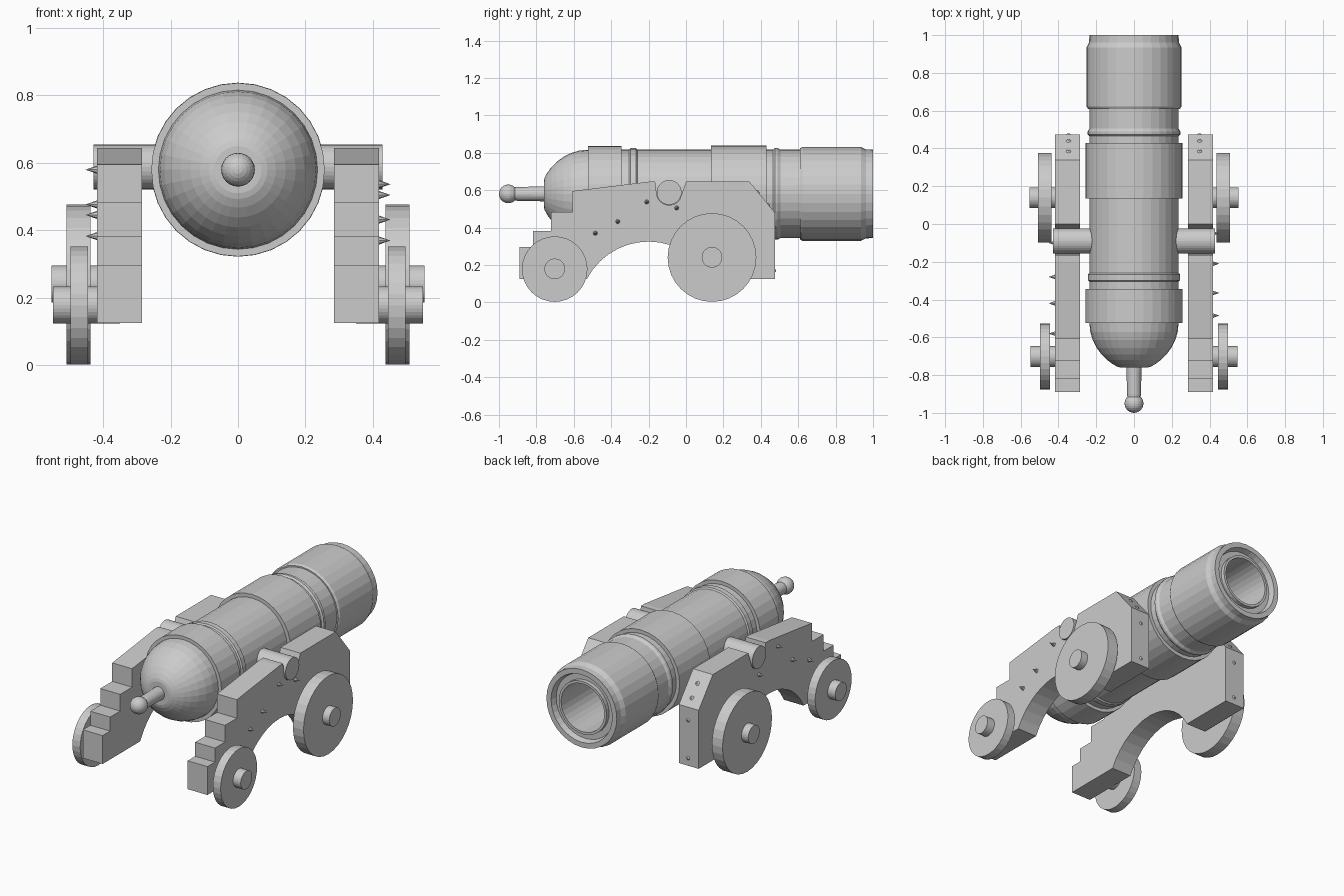
import bpy, bmesh, math
from mathutils import Vector, Matrix

if "Cube" in bpy.data.objects:
    bpy.data.objects.remove(bpy.data.objects["Cube"])

AXIS_Z = 0.58   # height of the barrel axis

mat = bpy.data.materials.new("plain grey")
mat.diffuse_color = (0.6, 0.6, 0.6, 1)
mat.use_nodes = True
mat.node_tree.nodes["Principled BSDF"].inputs["Base Color"].default_value = mat.diffuse_color


def finish(name, bm):
    bmesh.ops.remove_doubles(bm, verts=bm.verts, dist=1e-5)
    bmesh.ops.recalc_face_normals(bm, faces=bm.faces)
    me = bpy.data.meshes.new(name)
    bm.to_mesh(me)
    bm.free()
    ob = bpy.data.objects.new(name, me)
    me.materials.append(mat)
    bpy.context.collection.objects.link(ob)
    return ob


def lathe(name, profile, sides=32):
    """Revolve (y, radius) points about the barrel axis."""
    bm = bmesh.new()
    vs = [bm.verts.new((0, y, AXIS_Z + r)) for y, r in profile]
    es = [bm.edges.new(p) for p in zip(vs, vs[1:])]
    bmesh.ops.spin(bm, geom=vs + es, cent=(0, 0, AXIS_Z), axis=(0, 1, 0),
                   angle=2 * math.pi, steps=sides, use_merge=True)
    return finish(name, bm)


def rod(name, base, direction, length, r1, r2, sides=32):
    """Cylinder or cone from a base point along a direction."""
    d = Vector(direction).normalized()
    m = (Matrix.Translation(Vector(base) + d * length / 2)
         @ d.to_track_quat('Z', 'Y').to_matrix().to_4x4())
    bm = bmesh.new()
    bmesh.ops.create_cone(bm, cap_ends=True, segments=sides, radius1=r1,
                          radius2=r2, depth=length, matrix=m)
    return finish(name, bm)


def arc(cy, cz, r, a0, a1, n):
    return [(cy + r * math.cos(math.radians(a0 + (a1 - a0) * i / n)),
             cz + r * math.sin(math.radians(a0 + (a1 - a0) * i / n)))
            for i in range(n + 1)]


# Barrel: rounded breech, reinforcing rings, flared muzzle and hollow bore
dome = [(-0.525 - 0.235 * math.sin(t), 0.236 * math.cos(t) + 0.07 * (t / 1.5708) ** 4)
        for t in [math.pi / 2 * i / 8 for i in range(8, -1, -1)]]
barrel = [(-0.76, 0)] + dome + [
    (-0.525, 0.257), (-0.345, 0.257), (-0.345, 0.236),
    (-0.305, 0.236), (-0.298, 0.244), (-0.267, 0.244), (-0.26, 0.236),
    (0.135, 0.236), (0.135, 0.258), (0.43, 0.258), (0.43, 0.236),
    (0.465, 0.236), (0.475, 0.245), (0.49, 0.245), (0.505, 0.236),
    (0.61, 0.236), (0.61, 0.244), (0.622, 0.251), (0.935, 0.251), (0.962, 0.238),
    (1.0, 0.236), (1.0, 0.205), (0.965, 0.195), (0.965, 0.16),
    (0.99, 0.16), (0.99, 0.145), (0.2, 0.145), (0.2, 0)]
lathe("barrel", barrel)

# Knob and its neck behind the breech
knob = [(-0.95 - 0.05 * math.cos(math.radians(a)), 0.05 * math.sin(math.radians(a)))
        for a in range(0, 136, 15)]
lathe("breech_knob", knob + [(-0.9, 0.037), (-0.75, 0.04), (-0.75, 0)], 24)

# Carriage cheek outline (y, z): stepped back, trunnion notch, sloped nose, arch
cheek = [(-0.89, 0.125), (-0.89, 0.297), (-0.818, 0.297), (-0.818, 0.382),
         (-0.722, 0.382), (-0.722, 0.483), (-0.608, 0.483), (-0.608, 0.595),
         (-0.2, 0.645), (-0.165, 0.645)]
cheek += arc(-0.09, 0.588, 0.068, 190, 330, 8)
cheek += [(0, 0.645), (0.34, 0.645), (0.475, 0.48), (0.475, 0.125)]
cheek += arc(-0.2, -0.047, 0.372, 27.5, 152.5, 14)

# Nail positions on the outer cheek faces (y, z)
nails = {1: [(-0.485, 0.37), (-0.365, 0.432), (-0.21, 0.537), (-0.05, 0.505)],
         -1: [(-0.58, 0.383), (-0.42, 0.446), (-0.28, 0.58), (-0.1, 0.477)]}

for s, side in ((1, "right"), (-1, "left")):
    bm = bmesh.new()
    face = bm.faces.new([bm.verts.new((s * 0.285, y, z)) for y, z in cheek])
    ext = bmesh.ops.extrude_face_region(bm, geom=[face], use_keep_orig=True)
    bmesh.ops.translate(bm, vec=(s * 0.133, 0, 0),
                        verts=[g for g in ext["geom"] if isinstance(g, bmesh.types.BMVert)])
    finish(side + "_cheek", bm)

    out = (s, 0, 0)
    rod(side + "_trunnion", (s * 0.2, -0.09, 0.588), out, 0.228, 0.066, 0.066)

    # Wheels with axle ends: y, radius, inner x, width, axle tip
    for part, y, r, x, w, tip in (("front", 0.139, 0.237, 0.437, 0.071, 0.553),
                                  ("rear", -0.702, 0.175, 0.445, 0.052, 0.548)):
        name = side + "_" + part
        rod(name + "_wheel", (s * x, y, r + 0.003), out, w, r, r)
        rod(name + "_axle", (s * 0.35, y, r + 0.004), out, tip - 0.35, 0.055, 0.055)

    # Nails on the side, the sloped nose and the front
    for y, z in nails[s]:
        rod(side + "_side_nail", (s * 0.415, y, z), out, 0.037, 0.013, 0, 8)
    for y in (0.385, 0.44):
        rod(side + "_nose_nail", (s * 0.347, y, 0.645 - (y - 0.34) * 1.222),
            (0, 0.774, 0.633), 0.006, 0.013, 0.004, 8)
    for z in (0.4, 0.17):
        rod(side + "_front_nail", (s * 0.347, 0.474, z), (0, 1, 0), 0.006, 0.013, 0.004, 8)
